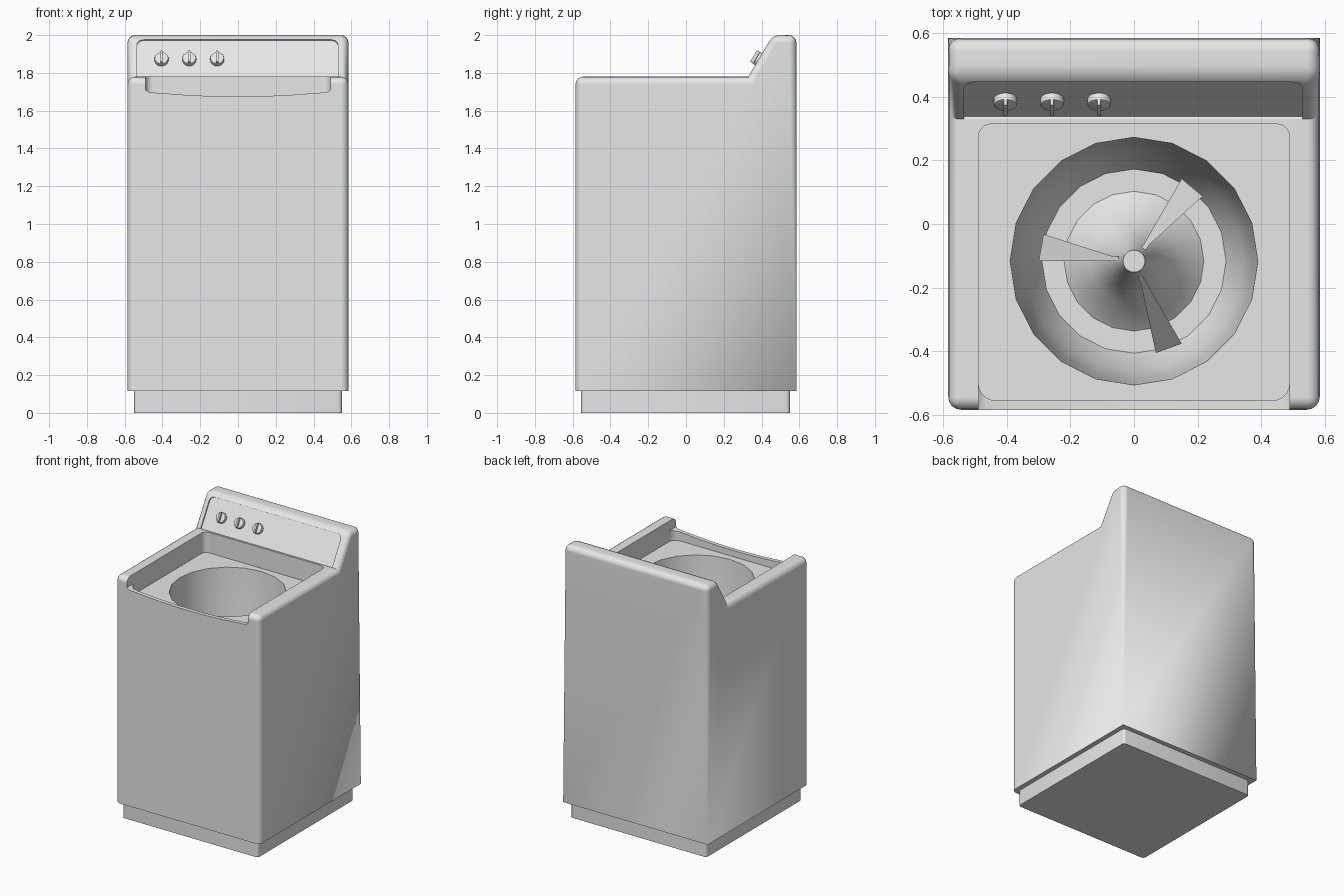
import bpy, bmesh
from math import cos, sin, pi, radians
from mathutils import Vector, Matrix

if "Cube" in bpy.data.objects:
    bpy.data.objects.remove(bpy.data.objects["Cube"])

HALF = 0.585          # half width and half depth of the cabinet
BASE = 0.115          # underside of the cabinet
DECK = 1.63           # recessed lid deck
TUB = Vector((0, -0.117, 0))

grey = bpy.data.materials.new("enamel grey")
grey.use_nodes = True
grey.diffuse_color = (0.8, 0.8, 0.8, 1)
grey.node_tree.nodes["Principled BSDF"].inputs["Base Color"].default_value = (0.8, 0.8, 0.8, 1)


def frame(origin, u, v):
    """Matrix with local x along u, y along v and z along their cross product."""
    u, v = Vector(u).normalized(), Vector(v).normalized()
    m = Matrix((u, v, u.cross(v))).transposed().to_4x4()
    m.translation = origin
    return m


def make(name, bm):
    mesh = bpy.data.meshes.new(name)
    bm.to_mesh(mesh)
    bm.free()
    mesh.materials.append(grey)
    obj = bpy.data.objects.new(name, mesh)
    bpy.context.collection.objects.link(obj)
    return obj


def prism_mesh(points, depth, matrix):
    bm = bmesh.new()
    face = bm.faces.new([bm.verts.new((x, y, 0)) for x, y in points])
    ext = bmesh.ops.extrude_face_region(bm, geom=[face])["geom"]
    bmesh.ops.translate(bm, vec=(0, 0, depth), verts=[g for g in ext if isinstance(g, bmesh.types.BMVert)])
    bmesh.ops.transform(bm, matrix=matrix, verts=bm.verts)
    bmesh.ops.recalc_face_normals(bm, faces=bm.faces)
    return bm


def rounded(x0, x1, y0, y1, low, high, steps=5):
    """Rectangle outline with its own corner radius at the low and high y ends."""
    pts = []
    corners = ((x1, y1, high, -1, -1), (x0, y1, high, 1, -1), (x0, y0, low, 1, 1), (x1, y0, low, -1, 1))
    for q, (x, y, r, sx, sy) in enumerate(corners):
        for k in range(steps + 1 if r else 1):
            a = (q + k / steps) * pi / 2
            pts.append((x + sx * r + r * cos(a), y + sy * r + r * sin(a)) if r else (x, y))
    return pts


def circle(r, n, x=0, y=0):
    return [(x + r * cos(2 * pi * k / n), y + r * sin(2 * pi * k / n)) for k in range(n)]


def activate(obj):
    bpy.ops.object.select_all(action="DESELECT")
    obj.select_set(True)
    bpy.context.view_layer.objects.active = obj


def smooth(obj, angle=32):
    activate(obj)
    bpy.ops.object.shade_smooth_by_angle(angle=radians(angle))


def cut(obj, cutter):
    cutter.hide_render = True
    mod = obj.modifiers.new("cut", "BOOLEAN")
    mod.operation, mod.solver, mod.object = "DIFFERENCE", "EXACT", cutter
    activate(obj)
    bpy.ops.object.modifier_apply(modifier=mod.name)
    bpy.data.objects.remove(cutter)


# Cabinet and console as one side profile, with rounded upper and front edges
foot = Vector((0, 0.33, 1.78))
slope = Vector((0, 0.13, 0.22))
side = [(-HALF, BASE), (-HALF, foot.z), (foot.y, foot.z), (0.46, 2.0), (HALF, 2.0), (HALF, BASE)]
bm = prism_mesh(side, 2 * HALF, frame((-HALF, 0, 0), (0, 1, 0), (0, 0, 1)))
round_edges = [e for e in bm.edges
               if max(v.co.z for v in e.verts) > BASE + 0.01
               and not all((v.co - foot).yz.length < 0.01 for v in e.verts)]
bmesh.ops.bevel(bm, geom=round_edges, offset=0.04, segments=4, profile=0.5,
                affect="EDGES", clamp_overlap=True)
# The back corners run out to a sharp edge at the bottom
for v in bm.verts:
    if v.co.z < BASE + 0.01 and v.co.y > HALF - 0.05 and abs(v.co.x) > HALF - 0.05:
        v.co.x, v.co.y = (HALF if v.co.x > 0 else -HALF), HALF
bmesh.ops.remove_doubles(bm, verts=bm.verts, dist=0.0005)
cabinet = make("cabinet", bm)

# Lid opening, tub hole and dipped front lip
flat = frame((0, 0, DECK), (1, 0, 0), (0, 1, 0))
cut(cabinet, make("lid_opening_cutter", prism_mesh(rounded(-0.49, 0.49, -0.556, 0.315, 0.055, 0.04), 0.5, flat)))
hole = frame(TUB + Vector((0, 0, 0.7)), (1, 0, 0), (0, 1, 0))
cut(cabinet, make("tub_hole_cutter", prism_mesh(circle(0.393, 20), 1, hole)))
dip = [(x / 10, 1.675 + 0.022 * (x / 4.5) ** 2) for x in range(-4, 5)]
lip = [(-0.49, 1.9), (-0.49, 1.71), (-0.47, 1.697)] + dip + [(0.47, 1.697), (0.49, 1.71), (0.49, 1.9)]
cut(cabinet, make("lip_cutter", prism_mesh(lip, 0.2, frame((0, -0.5, 0), (1, 0, 0), (0, 0, 1)))))

# Sunken control panel on the console slope
normal = Vector((1, 0, 0)).cross(slope).normalized()
panel = frame(foot - normal * 0.01, (1, 0, 0), slope)
cut(cabinet, make("panel_cutter", prism_mesh(rounded(-0.535, 0.53, 0, 0.228, 0, 0.035), 0.1, panel)))
smooth(cabinet)
cabinet.modifiers.new("even shading", "WEIGHTED_NORMAL").keep_sharp = True

# Plinth
smooth(make("plinth", prism_mesh(rounded(-0.55, 0.55, -0.555, 0.55, 0.02, 0.02, 3), 0.13, Matrix())))

# Tub with the agitator cone rising in the middle
profile = [(0.397, DECK + 0.001), (0.39, DECK + 0.001), (0.375, 1.25), (0.345, 0.98), (0.29, 0.87),
           (0.22, 0.87), (0.14, 0.94), (0.08, 1.07), (0.048, 1.2), (0.035, 1.32)]
bm = bmesh.new()
rings = [[bm.verts.new((x, y, z)) for x, y in circle(r, 20, 0, TUB.y)] for r, z in profile]
for a, b in zip(rings, rings[1:]):
    for k in range(20):
        n = (k + 1) % 20
        bm.faces.new((a[k], a[n], b[n], b[k]))
bm.faces.new(rings[-1])
smooth(make("tub", bm), 40)

# Three agitator fins, wide at the outer end and sloping down outwards
for i in range(3):
    bm = prism_mesh([(0.03, 0), (0.03, -0.014), (0.07, -0.016), (0.285, -0.085), (0.3, 0)], 0.5, Matrix())
    for v in bm.verts:
        v.co.z = 0.84 if v.co.z < 0.1 else 1.24 - 1.0 * v.co.x
    turn = Matrix.Translation(TUB) @ Matrix.Rotation(radians(60 + 120 * i), 4, "Z")
    bmesh.ops.transform(bm, matrix=turn @ Matrix.Rotation(pi, 4, "Z") @ Matrix.Rotation(pi, 4, "Z"), verts=bm.verts)
    make(f"agitator_fin_{i + 1}", bm)

# Control knobs with grip ridges
for i, x in enumerate((-0.405, -0.258, -0.11)):
    bm = prism_mesh(circle(0.037, 20, x, 0.108), 0.024, panel)
    rim = [e for e in bm.edges if all((v.co - foot).dot(normal) > 0.01 for v in e.verts)]
    bmesh.ops.bevel(bm, geom=rim, offset=0.006, segments=2, profile=0.5, affect="EDGES")
    smooth(make(f"knob_{i + 1}", bm))
    make(f"knob_grip_{i + 1}", prism_mesh(rounded(x - 0.006, x + 0.006, 0.073, 0.143, 0.004, 0.004, 2), 0.042, panel))
